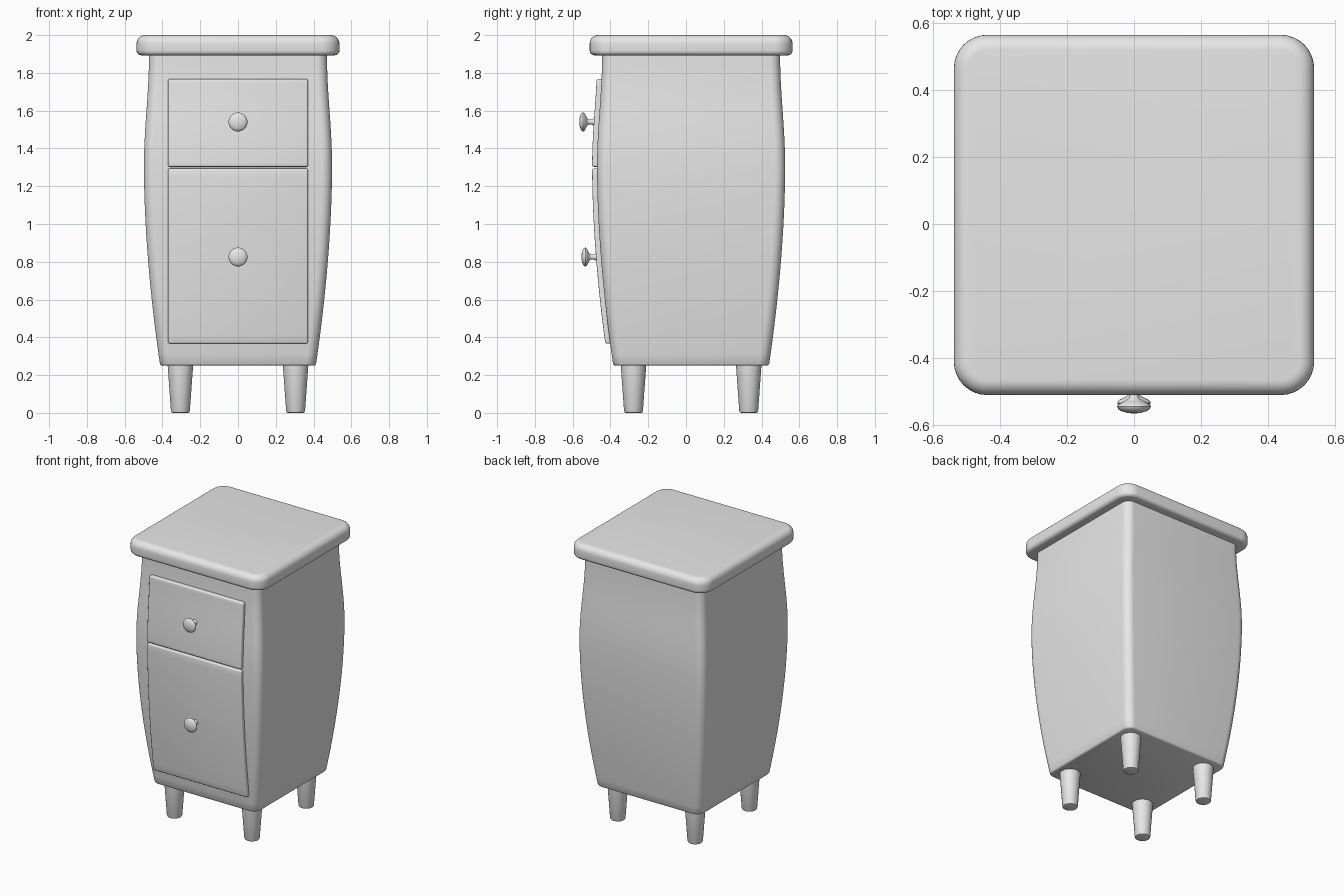
import bpy, bmesh, math

if "Cube" in bpy.data.objects:
    bpy.data.objects.remove(bpy.data.objects["Cube"])

CY = 0.027          # cabinet centre in depth
Z0, Z1 = 0.25, 1.90  # carcass bottom and top

grey = bpy.data.materials.new("light_grey")
grey.diffuse_color = (0.8, 0.8, 0.8, 1)
grey.use_nodes = True
grey.node_tree.nodes["Principled BSDF"].inputs["Base Color"].default_value = grey.diffuse_color


def half(z):
    """Half width of the bulging carcass at height z."""
    if z < 1.3:
        return 0.498 - 0.086 * ((1.3 - z) / 1.05) ** 1.8
    t = min(1, (z - 1.3) / 0.6)
    return 0.471 + 0.027 * (0.5 + 0.5 * math.cos(math.pi * t))


def finish(name, bm, angle=35):
    bmesh.ops.recalc_face_normals(bm, faces=bm.faces)
    me = bpy.data.meshes.new(name)
    bm.to_mesh(me)
    bm.free()
    ob = bpy.data.objects.new(name, me)
    bpy.context.collection.objects.link(ob)
    me.materials.append(grey)
    bpy.ops.object.select_all(action='DESELECT')
    ob.select_set(True)
    bpy.context.view_layer.objects.active = ob
    bpy.ops.object.shade_smooth_by_angle(angle=math.radians(angle))
    return ob


def loft(name, rings):
    """Join equal-length point rings and cap both ends."""
    bm = bmesh.new()
    loops = [[bm.verts.new(p) for p in ring] for ring in rings]
    n = len(loops[0])
    for a, b in zip(loops, loops[1:]):
        for i in range(n):
            j = (i + 1) % n
            bm.faces.new((a[i], a[j], b[j], b[i]))
    bm.faces.new(loops[0][::-1])
    bm.faces.new(loops[-1])
    return finish(name, bm)


def rounded_square(h, r, z, seg=8):
    pts = []
    for k, (sx, sy) in enumerate(((1, 1), (-1, 1), (-1, -1), (1, -1))):
        for i in range(seg + 1):
            a = math.pi / 2 * (k + i / seg)
            pts.append((sx * (h - r) + r * math.cos(a),
                        CY + sy * (h - r) + r * math.sin(a), z))
    return pts


def circle(cx, cy, r, z, n=32):
    return [(cx + r * math.cos(2 * math.pi * i / n),
             cy + r * math.sin(2 * math.pi * i / n), z) for i in range(n)]


# Carcass with a bulging outline and slightly softened bottom edge
rings = [rounded_square(half(Z0) - 0.010, 0.045, Z0),
         rounded_square(half(Z0) - 0.003, 0.052, Z0 + 0.003),
         rounded_square(half(Z0 + 0.01), 0.055, Z0 + 0.01)]
for i in range(1, 33):
    z = Z0 + 0.01 + (Z1 - Z0 - 0.01) * i / 32
    rings.append(rounded_square(half(z), 0.055, z))
loft("cabinet_body", rings)

# Table top with rounded corners and edges
H, R, LOW, UP = 0.537, 0.10, 0.025, 0.045
rings = []
for i in range(6):
    a = math.pi / 2 * i / 5
    d = LOW * (1 - math.sin(a))
    rings.append(rounded_square(H - d, R - d, 1.893 + LOW * (1 - math.cos(a))))
for i in range(8):
    a = math.pi / 2 * i / 7
    d = UP * (1 - math.cos(a))
    rings.append(rounded_square(H - d, R - d, 2.0 - UP + UP * math.sin(a)))
loft("table_top", rings)

# Tapered round legs
for sx, side in ((-1, "left"), (1, "right")):
    for sy, end in ((-1, "front"), (1, "back")):
        loft(f"{end}_{side}_leg",
             [circle(sx * 0.305, CY + sy * 0.305, r, z) for r, z in
              ((0.040, 0.0), (0.047, 0.003), (0.050, 0.010), (0.068, 0.26))])


def drawer_front(name, za, zb, w=0.37, rows=20):
    """Curved panel that follows the front of the carcass."""
    bm = bmesh.new()
    prev = None
    for i in range(rows + 1):
        z = za + (zb - za) * i / rows
        yf, yb = CY - half(z) - 0.026, CY - half(z) + 0.015
        cur = [bm.verts.new(p) for p in
               ((-w, yf, z), (w, yf, z), (w, yb, z), (-w, yb, z))]
        if prev:
            for k in range(4):
                j = (k + 1) % 4
                bm.faces.new((prev[k], prev[j], cur[j], cur[k]))
        else:
            bm.faces.new(cur[::-1])
        prev = cur
    bm.faces.new(prev)
    bmesh.ops.recalc_face_normals(bm, faces=bm.faces)
    sharp = [e for e in bm.edges if e.calc_face_angle(0) > 1.0]
    bmesh.ops.bevel(bm, geom=sharp, offset=0.008, segments=3, profile=0.5,
                    affect='EDGES', clamp_overlap=True)
    finish(name, bm)


drawer_front("upper_drawer", 1.303, 1.768)
drawer_front("lower_drawer", 0.367, 1.294)

# Turned knobs: (radius, distance from drawer face)
KNOB = ((0.022, -0.01), (0.018, 0.004), (0.013, 0.012), (0.013, 0.026),
        (0.018, 0.034), (0.030, 0.041), (0.044, 0.048), (0.049, 0.053),
        (0.050, 0.057), (0.047, 0.064), (0.038, 0.070), (0.022, 0.075),
        (0.006, 0.077))
for name, z in (("upper_knob", 1.54), ("lower_knob", 0.825)):
    face = CY - half(z) - 0.026
    loft(name, [[(x, face - d, z + y) for x, y, _ in circle(0, 0, r, 0)]
                for r, d in KNOB])
